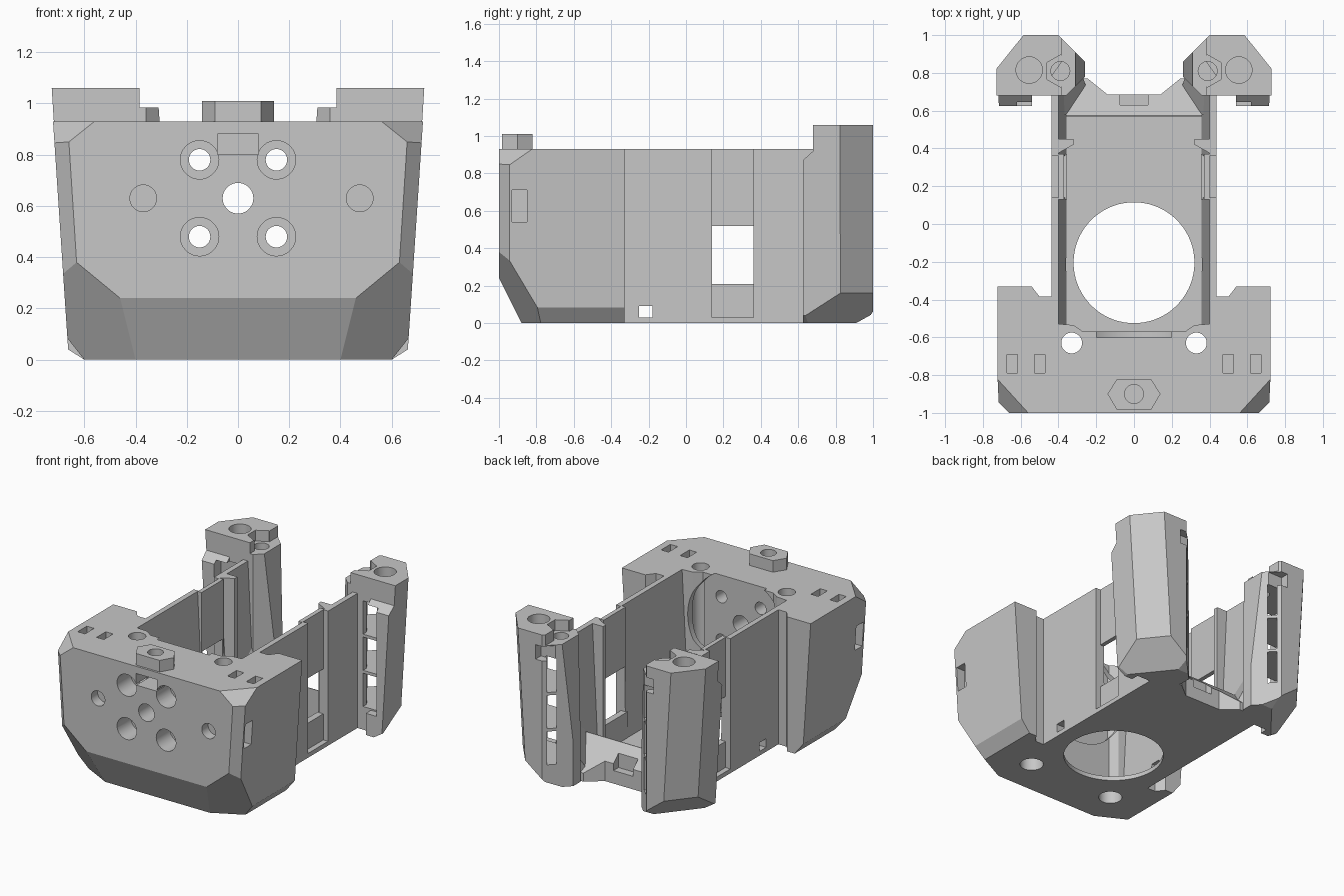
import bpy, bmesh
from math import pi
from mathutils import Vector, Matrix

cube = bpy.data.objects.get("Cube")
if cube:
    bpy.data.objects.remove(cube)

grey = bpy.data.materials.new("matte grey")
grey.use_nodes = True
colour = (0.57, 0.57, 0.57, 1)
grey.diffuse_color = colour
grey.node_tree.nodes["Principled BSDF"].inputs["Base Color"].default_value = colour


def to_object(name, bm):
    bmesh.ops.recalc_face_normals(bm, faces=bm.faces)
    mesh = bpy.data.meshes.new(name)
    bm.to_mesh(mesh)
    bm.free()
    mesh.materials.append(grey)
    obj = bpy.data.objects.new(name, mesh)
    bpy.context.collection.objects.link(obj)
    return obj


def prism(name, outline, z0, z1, planes=()):
    """Extrude an outline upward, then slice it with planes given by three points."""
    bm = bmesh.new()
    face = bm.faces.new([bm.verts.new((x, y, z0)) for x, y in outline])
    ext = bmesh.ops.extrude_face_region(bm, geom=[face])["geom"]
    for v in ext:
        if isinstance(v, bmesh.types.BMVert):
            v.co.z = z1
    centre = sum((v.co for v in bm.verts), Vector()) / len(bm.verts)
    for a, b, c in planes:
        a, b, c = Vector(a), Vector(b), Vector(c)
        normal = (b - a).cross(c - a).normalized()
        if normal.dot(centre - a) > 0:
            normal = -normal
        bmesh.ops.bisect_plane(bm, geom=bm.verts[:] + bm.edges[:] + bm.faces[:], dist=1e-5,
                               plane_co=a, plane_no=normal, clear_outer=True)
        bmesh.ops.holes_fill(bm, edges=[e for e in bm.edges if e.is_boundary])
    return to_object(name, bm)


def box(name, x0, x1, y0, y1, z0, z1, planes=()):
    return prism(name, [(x0, y0), (x1, y0), (x1, y1), (x0, y1)], z0, z1, planes)


def cyl(centre, radius, length, axis="Z", sides=36):
    bm = bmesh.new()
    turn = Matrix.Rotation(pi / 2, 4, "X") if axis == "Y" else Matrix()
    bmesh.ops.create_cone(bm, cap_ends=True, segments=sides, radius1=radius, radius2=radius,
                          depth=length, matrix=Matrix.Translation(centre) @ turn)
    return to_object("cutter", bm)


def bake(obj):
    graph = bpy.context.evaluated_depsgraph_get()
    mesh = bpy.data.meshes.new_from_object(obj.evaluated_get(graph))
    obj.modifiers.clear()
    obj.data = mesh


def cut(obj, *cutters):
    for c in cutters:
        mod = obj.modifiers.new("cut", "BOOLEAN")
        mod.operation, mod.solver, mod.object = "DIFFERENCE", "EXACT", c
    bake(obj)
    for c in cutters:
        bpy.data.objects.remove(c)


def mirror(obj):
    obj.modifiers.new("mirror", "MIRROR").use_mirror_merge = False
    bake(obj)


def lean(s):
    """Inner face of the bay, leaning outward toward the top."""
    return ((s * .355, 0, 0), (s * .355, 1, 0), (s * .40, 0, .93))


# Front block with tapered sides and faceted corners
facets = [((0, -1, .24), (1, -1, .24), (0, -.88, 0))]
for s in (1, -1):
    facets += [
        ((s * .722, 0, .93), (s * .663, 0, .04), (s * .722, -1, .93)),
        ((s * .60, 0, 0), (s * .663, 0, .08), (s * .60, -1, 0)),
        ((s * .66, -1, .85), (s * .63, -1, .38), (s * .71, -.95, .85)),
        ((s * .56, -1, .93), (s * .66, -1, .85), (s * .715, -.83, .93)),
        ((s * .46, -1, .24), (s * .63, -1, .38), (s * .40, -.88, 0)),
    ]
block = box("front_block", -.73, .73, -1, -.33, 0, .93, facets)

# Inner bay, round seat and mounting holes of the front block
bay = [(-.45, -.2), (-.45, -.525), (-.32, -.535), (-.27, -.57), (.27, -.57), (.32, -.535),
       (.45, -.525), (.45, -.2)]
cut(block, prism("cutter", bay, -.1, 1.1, [lean(1), lean(-1)]))
cut(block, cyl((0, -.5, .63), .36, .2, "Y", 64))
cut(block, cyl((0, -.8, .63), .06, 1, "Y"))
for x in (-.15, .15):
    for z in (.48, .78):
        cut(block, cyl((x, -.8, z), .042, 1, "Y"), cyl((x, -1, z), .075, .3, "Y"))
for x in (-.37, .475):
    cut(block, cyl((x, -1, .63), .052, .14, "Y"))

# Nut pocket, vertical holes, strap slots and notched wings
cut(block, box("cutter", -.08, .08, -1.1, -.82, .80, .88))
cut(block, cyl((0, -.9, .9), .05, .16))
for s in (1, -1):
    cut(block, cyl((s * .33, -.63, .5), .055, 2), cyl((s * .33, -.63, 0), .075, .2))
    for x in (.50, .645):
        cut(block, box("cutter", s * (x - .028), s * (x + .028), -.79, -.69, .83, 1.1))
    cut(block, box("cutter", s * .64, s * .9, -.93, -.85, .54, .71))
    cut(block, prism("cutter", [(s * .43, -.385), (s * .50, -.385), (s * .55, -.32),
                                (s * .43, -.32)], -.1, 1.1))

# Hexagonal boss on top
hexagon = [(-.14, -.9), (-.09, -.985), (.09, -.985), (.14, -.9), (.09, -.82), (-.09, -.82)]
boss = prism("nut_boss", hexagon, .92, 1.01)
cut(boss, cyl((0, -.9, 1), .05, .4))

# Floor with large round opening, notched around the vertical holes
floor = box("floor", -.437, .437, -.575, .68, 0, .03)
cut(floor, cyl((0, -.205, 0), .32, .4, sides=72))
for s in (1, -1):
    cut(floor, cyl((s * .33, -.63, 0), .075, .4))

# Side walls: front panel, thin grooved panel with window, thicker rear panel
front_wall = box("front_side_wall", .35, .437, -.40, .14, 0, .93, [lean(1)])
cut(front_wall, box("cutter", .3, .5, -.25, -.18, .03, .09))
groove = box("grooved_side_wall", .37, .40, .13, .37, 0, .93)
cut(groove, box("cutter", .3, .5, .14, .36, .21, .52))
sill = box("window_sill", .355, .40, .13, .37, 0, .21)
rear_wall = box("rear_side_wall", .35, .437, .36, .70, 0, .93, [lean(1)])
rib = prism("inner_rib", [(.41, .37), (.41, .45), (.32, .45), (.32, .42)], .02, .93)

# Rear corner post
outer_planes = [
    ((.727, 0, 1.06), (.663, 0, .04), (.727, 1, 1.06)),
    ((.60, 0, 0), (.663, 0, .04), (.60, 1, 0)),
    ((.67, .826, .16), (.53, 1, .16), (.661, .625, .03))]
post = prism("rear_post", [(.73, .68), (.73, 1), (.40, 1), (.26, .86), (.26, .78),
                           (.36, .68)], 0, 1.06, outer_planes + [
    ((.725, .826, 1.06), (.585, 1, 1.06), (.67, .826, .16)),
    ((0, .91, 0), (1, .91, 0), (0, 1, .05)),
    ((.31, 0, .985), (.26, 0, .3), (.31, 1, .985))])

# Screw holes, lowered inner step and rear hook notch of the post
cut(post, box("cutter", .2, .385, .5, 1.1, .985, 1.2))
cut(post, cyl((.39, .81, 1.085), .085, .2, sides=6))
cut(post, cyl((.39, .81, .95), .05, .4))
cut(post, cyl((.555, .815, 1.06), .07, .16))
cut(post, box("cutter", .34, .45, .94, 1.1, .88, .98))

# Narrow slot running diagonally through the post, divided by thin crossbars
for z in (.16, .41, .66):
    cut(post, prism("cutter", [(.48, .60), (.62, .60), (.62, .70), (.35, 1.01), (.31, .97),
                               (.48, .72)], z, z + .23))

# Outer flange along the front of the post
flange = box("post_flange", .54, .73, .625, .70, 0, .92,
             outer_planes + [((0, .625, .87), (1, .625, .87), (0, .68, .92))])
cut(flange, box("cutter", .5, .62, .5, .8, .15, .89))

# Sloped gusset joining wall, post and rear lip
gusset = prism("rear_gusset", [(.40, .58), (.36, .58), (.25, .72), (.27, .775), (.40, .75)],
               0, .5, [((.36, .58, .24), (.25, .74, .08), (.40, .70, .42))])

for part in (front_wall, groove, sill, rear_wall, rib, post, flange, gusset):
    mirror(part)

# Sloped rear lip with angled back edge and notch
lip = box("rear_lip", -.36, .36, .57, .77, 0, .24,
          [((0, .575, .24), (1, .575, .24), (0, .78, .05))])
cut(lip, prism("cutter", [(-.14, .685), (.14, .685), (.27, .79), (-.27, .79)], -.1, .5))
cut(lip, box("cutter", -.075, .075, .63, .8, .09, .5))

# Smooth the round holes, keep every facet crisp
for obj in (block, boss, floor, front_wall, groove, sill, rear_wall, rib, post, flange,
            gusset, lip):
    bpy.ops.object.select_all(action="DESELECT")
    obj.select_set(True)
    bpy.context.view_layer.objects.active = obj
    bpy.ops.object.shade_smooth_by_angle(angle=pi / 12)
